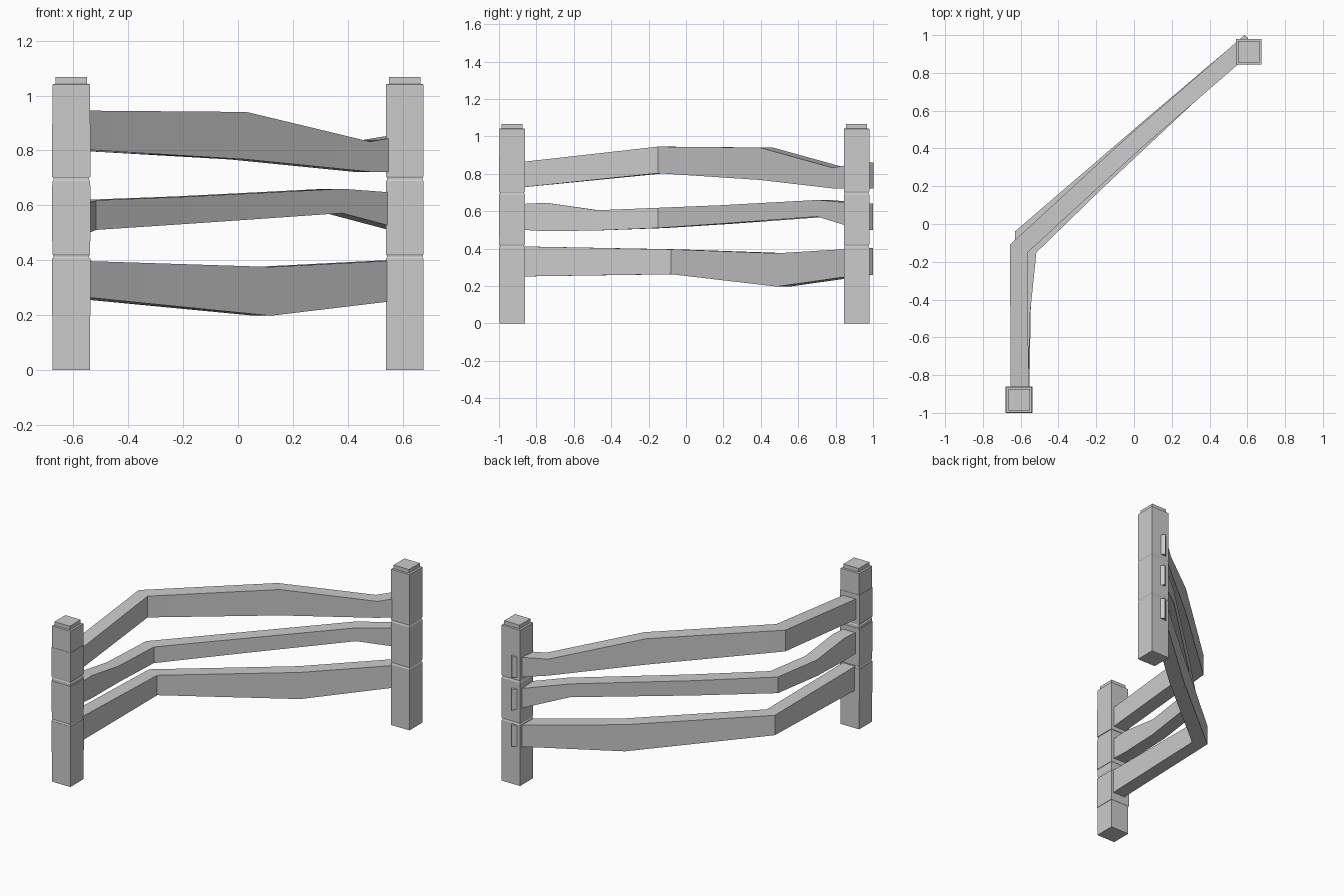
import bpy, bmesh
from mathutils import Vector

if "Cube" in bpy.data.objects:
    bpy.data.objects.remove(bpy.data.objects["Cube"])


def finish(bm, name, smooth=False):
    bmesh.ops.recalc_face_normals(bm, faces=bm.faces)
    me = bpy.data.meshes.new(name)
    bm.to_mesh(me)
    bm.free()
    ob = bpy.data.objects.new(name, me)
    bpy.context.collection.objects.link(ob)
    if smooth:
        bpy.ops.object.select_all(action='DESELECT')
        ob.select_set(True)
        bpy.context.view_layer.objects.active = ob
        bpy.ops.object.shade_smooth_by_angle(angle=0.5)
    return ob


def loft(bm, rings):
    """Join four-cornered rings into a capped solid."""
    loops = [[bm.verts.new(p) for p in r] for r in rings]
    for a, b in zip(loops, loops[1:]):
        for i in range(4):
            j = (i + 1) % 4
            bm.faces.new((a[i], a[j], b[j], b[i]))
    bm.faces.new(loops[0])
    bm.faces.new(loops[-1])


def square(cx, cy, hx, hy, z):
    return [(cx - hx, cy - hy, z), (cx + hx, cy - hy, z),
            (cx + hx, cy + hy, z), (cx - hx, cy + hy, z)]


# Square posts: grooved shaft with a stepped cap
PROFILE = [(.068, 0), (.068, .405), (.065, .411), (.065, .416), (.068, .422),
           (.068, .688), (.065, .694), (.065, .699), (.068, .705),
           (.068, 1.04), (.064, 1.042), (.057, 1.042), (.057, 1.067)]


def post(name, cx, cy, plates):
    bm = bmesh.new()
    loft(bm, [square(cx, cy, h, h, z) for h, z in PROFILE])
    # Slightly raised collars at rail heights
    for z0, z1 in plates:
        loft(bm, [square(cx, cy, .071, .070, z) for z in (z0, z1)])
    return finish(bm, name)


post("near_post", -.608, -.93, [(.197, .405), (.47, .672), (.703, .897)])
post("far_post", .608, .912, [])


# Bent rails: stations of x, y, bottom z, top z with mitred corners
def rail(name, stations, half=.045):
    pts = [Vector(s[:2]) for s in stations]
    rings = []
    for i, (p, s) in enumerate(zip(pts, stations)):
        d0 = (p - pts[i - 1]).normalized() if i else (pts[1] - p).normalized()
        d1 = (pts[i + 1] - p).normalized() if i < len(pts) - 1 else d0
        t = (d0 + d1).normalized()
        n = Vector((-t.y, t.x)) * (half / t.dot(d0))
        a, b = p + n, p - n
        rings.append([(a.x, a.y, s[2]), (b.x, b.y, s[2]),
                      (b.x, b.y, s[3]), (a.x, a.y, s[3])])
    bm = bmesh.new()
    loft(bm, rings)
    return finish(bm, name, True)


rail("top_rail", [(-.605, -.95, .72, .855), (-.610, -.13, .803, .945),
                  (0, .43, .767, .94), (.45, .82, .722, .832),
                  (.617, .966, .72, .86)], .047)
rail("middle_rail", [(-.605, -.95, .505, .635), (-.602, -.75, .493, .645),
                     (-.595, -.47, .497, .605), (-.56, -.13, .51, .618),
                     (-.20, .22, .533, .632), (.35, .735, .571, .66),
                     (.617, .966, .50, .64)])
rail("bottom_rail", [(-.600, -.95, .25, .413), (-.585, -.06, .263, .396),
                     (.09, .52, .197, .375), (.617, .966, .26, .402)])
